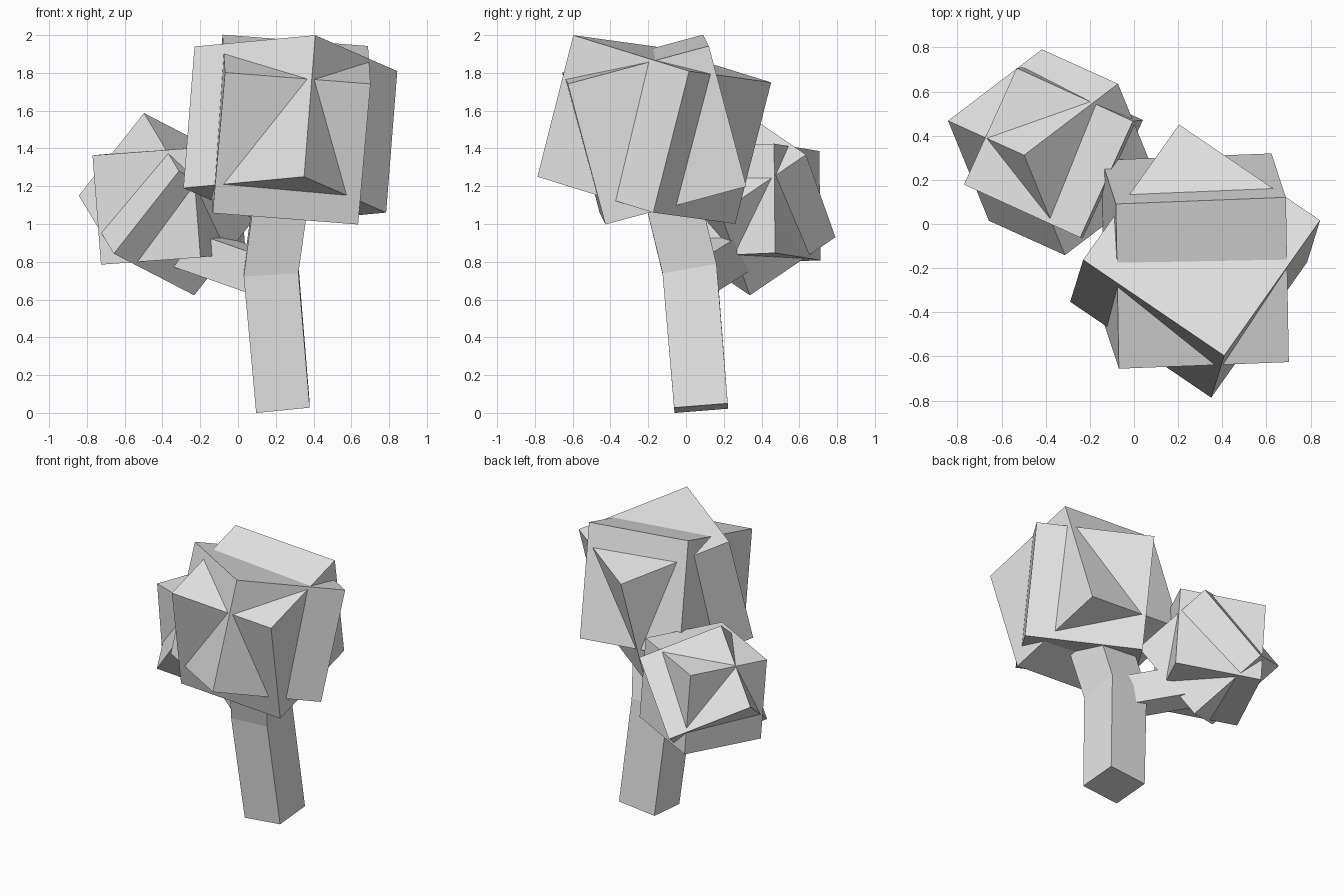
import bpy, bmesh
from mathutils import Matrix, Vector

if "Cube" in bpy.data.objects:
    bpy.data.objects.remove(bpy.data.objects["Cube"], do_unlink=True)

grey = bpy.data.materials.new("plain_grey")
grey.use_nodes = True
colour = (0.8, 0.8, 0.8, 1)
grey.diffuse_color = colour
grey.node_tree.nodes["Principled BSDF"].inputs["Base Color"].default_value = colour


def finish(name, bm):
    """Turn a bmesh into a flat-shaded object."""
    bmesh.ops.recalc_face_normals(bm, faces=bm.faces)
    mesh = bpy.data.meshes.new(name)
    bm.to_mesh(mesh)
    bm.free()
    mesh.materials.append(grey)
    obj = bpy.data.objects.new(name, mesh)
    bpy.context.collection.objects.link(obj)


def leaf_block(name, centre, side, x_dir, y_dir):
    """Cube turned so that two of its edges follow the given directions."""
    x = Vector(x_dir).normalized()
    z = x.cross(Vector(y_dir)).normalized()
    y = z.cross(x)
    turn = Matrix((x, y, z)).transposed().to_4x4()
    bm = bmesh.new()
    bmesh.ops.create_cube(bm, size=side, matrix=Matrix.Translation(centre) @ turn)
    finish(name, bm)


def limb(name, rings, side_dir):
    """Square tube through rings of (centre, normal, width), capped at both ends."""
    bm = bmesh.new()
    loops = []
    for centre, normal, width in rings:
        n = Vector(normal).normalized()
        v = n.cross(Vector(side_dir)).normalized()
        u = v.cross(n)
        loops.append([bm.verts.new(Vector(centre) + (u * a + v * b) * width / 2)
                      for a, b in ((-1, -1), (1, -1), (1, 1), (-1, 1))])
    for low, high in zip(loops, loops[1:]):
        for i in range(4):
            j = (i + 1) % 4
            bm.faces.new((low[i], low[j], high[j], high[i]))
    bm.faces.new(loops[0])
    bm.faces.new(loops[-1])
    finish(name, bm)


# Bent trunk and side branch
limb("trunk", [((0.238, 0.08, 0.025), (-0.1, -0.08, 1), 0.285),
               ((0.175, 0.02, 0.755), (-0.06, -0.17, 1), 0.29),
               ((0.265, -0.14, 1.42), (0.12, -0.2, 1), 0.29)], (1, 0, 0))
branch_dir = (-0.54, 0.33, 0.19)
limb("branch", [((0.12, 0.055, 0.74), branch_dir, 0.21),
                ((-0.365, 0.325, 0.91), branch_dir, 0.21)], (0.33, 0.54, 0))

# Large crown: two crossed cubes on the trunk
crown = (0.277, -0.168, 1.5)
leaf_block("crown_block_a", crown, 0.773, (0.77, 0.03, -0.06), (0.01, -0.745, -0.2))
leaf_block("crown_block_b", crown, 0.775, (-0.64, 0.435, -0.06), (0.43, 0.615, -0.19))

# Small crown: two crossed cubes on the branch
tuft = (-0.365, 0.325, 1.105)
leaf_block("side_crown_block_a", tuft, 0.578, (0.343, -0.155, 0.435), (0.43, 0.325, -0.22))
leaf_block("side_crown_block_b", tuft, 0.58, (-0.045, -0.005, 0.58), (0.24, 0.53, 0.025))
